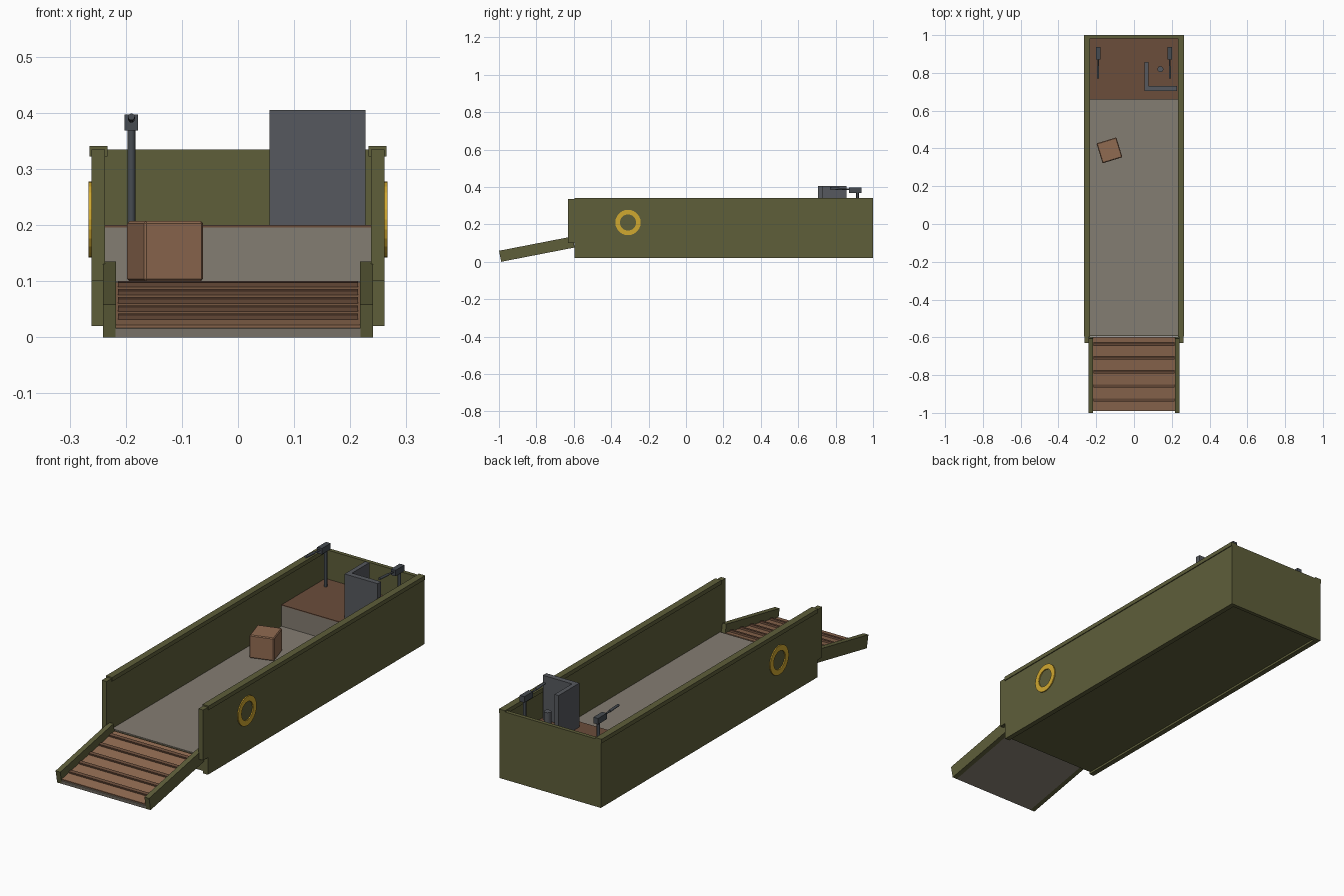
import bpy, bmesh
from math import radians, cos, sin, tau
from mathutils import Matrix, Vector

cube = bpy.data.objects.get("Cube")
if cube:
    bpy.data.objects.remove(cube, do_unlink=True)


def material(name, rgb):
    lin = [((c / 255 + 0.055) / 1.055) ** 2.4 for c in rgb] + [1.0]
    m = bpy.data.materials.new(name)
    m.use_nodes = True
    m.diffuse_color = lin
    m.node_tree.nodes["Principled BSDF"].inputs["Base Color"].default_value = lin
    return m


OLIVE = material("olive hull", (94, 94, 58))
GREY = material("warm grey deck", (132, 125, 114))
WOOD = material("light wood", (144, 107, 81))
BROWN = material("dark wood", (107, 77, 59))
STEEL = material("steel grey", (86, 89, 94))
GUN = material("gun metal", (70, 75, 81))
YELLOW = material("yellow", (208, 168, 48))


def finish(name, bm, mat, matrix=None):
    bmesh.ops.recalc_face_normals(bm, faces=bm.faces)
    me = bpy.data.meshes.new(name)
    bm.to_mesh(me)
    bm.free()
    me.materials.append(mat)
    ob = bpy.data.objects.new(name, me)
    bpy.context.scene.collection.objects.link(ob)
    if matrix:
        ob.matrix_world = matrix
    return ob


def box(name, x, y, z, mat, matrix=None):
    """Box between (min, max) pairs on each axis."""
    bm = bmesh.new()
    bmesh.ops.create_cube(bm, size=1)
    lo, hi = (Vector(v) for v in zip(x, y, z))
    for v in bm.verts:
        v.co = Vector(((a + b) / 2 + c * (b - a) for a, b, c in zip(lo, hi, v.co)))
    return finish(name, bm, mat, matrix)


def rod(name, start, end, radius, mat):
    a, b = Vector(start), Vector(end)
    bm = bmesh.new()
    bmesh.ops.create_cone(bm, cap_ends=True, segments=12, radius1=radius,
                          radius2=radius, depth=(b - a).length)
    turn = (b - a).to_track_quat('Z', 'Y').to_matrix().to_4x4()
    ob = finish(name, bm, mat, Matrix.Translation((a + b) / 2) @ turn)
    for p in ob.data.polygons:
        p.use_smooth = len(p.vertices) == 4
    return ob


def ring(name, x, y, z, inner, outer, mat, n=24):
    """Flat annulus with its axis along x."""
    bm = bmesh.new()
    section = [(x[0], inner), (x[1], inner), (x[1], outer), (x[0], outer)]
    loops = [[bm.verts.new((px, y + r * cos(tau * i / n), z + r * sin(tau * i / n)))
              for px, r in section] for i in range(n)]
    for i in range(n):
        a, b = loops[i], loops[(i + 1) % n]
        for j in range(4):
            k = (j + 1) % 4
            bm.faces.new((a[j], a[k], b[k], b[j]))
    return finish(name, bm, mat)


def span(side, a, b):
    return tuple(sorted((side * a, side * b)))


# Hull floor, decks and back wall
box("hull_floor", (-.238, .238), (-.592, .985), (.03, .095), OLIVE)
box("main_deck", (-.237, .237), (-.59, .67), (.095, .1), GREY)
box("raised_deck_base", (-.237, .237), (.66, .982), (.097, .196), GREY)
box("raised_deck_top", (-.237, .237), (.66, .982), (.196, .2), BROWN)
box("back_wall", (-.25, .25), (.982, 1), (.02, .335), OLIVE)

# Ramp frame: hinged up from its front lower edge
ramp = Matrix.Translation((0, -.988, 0)) @ Matrix.Rotation(radians(11), 4, 'X')
box("ramp_base", (-.218, .218), (0, .4), (0, .016), GREY, ramp)
box("ramp_planks", (-.217, .217), (.004, .4), (.016, .022), WOOD, ramp)
for i in range(5):
    y = .062 + i * .0754
    box(f"ramp_cleat_{i + 1}", (-.214, .214), (y - .008, y + .008), (.022, .03), BROWN, ramp)

for side, label in ((1, "left"), (-1, "right")):
    # Side walls with their rims, front posts and round emblems
    box(f"{label}_wall", span(side, .237, .261), (-.595, 1), (.02, .335), OLIVE)
    box(f"{label}_rim", span(side, .233, .265), (-.595, 1), (.322, .341), OLIVE)
    box(f"{label}_front_post", span(side, .237, .261), (-.63, -.595), (.1, .335), OLIVE)
    box(f"{label}_ramp_rail", span(side, .217, .241), (0, .4), (0, .06), OLIVE, ramp)
    ring(f"{label}_ring", span(side, .259, .266), -.31, .21, .043, .068, YELLOW)

    # Swivel gun on a pole
    x = side * .19
    rod(f"{label}_gun_pole", (x, .917, .2), (x, .917, .375), .007, GUN)
    box(f"{label}_gun_body", (x - .012, x + .012), (.872, .937), (.369, .397), GUN)
    rod(f"{label}_gun_barrel", (x, .88, .386), (x, .775, .393), .004, GUN)
    rod(f"{label}_gun_muzzle", (x, .835, .389), (x, .77, .393), .006, GUN)

# Helm shield and steering column
box("helm_shield_front", (.056, .227), (.705, .73), (.2, .405), STEEL)
box("helm_shield_side", (.056, .077), (.73, .858), (.2, .405), STEEL)
rod("steering_column", (.14, .82, .2), (.14, .82, .295), .016, STEEL)

# Cargo crate
crate_place = Matrix.Translation((-.13, .39, .1)) @ Matrix.Rotation(radians(17), 4, 'Z')
crate = box("cargo_crate", (-.055, .055), (-.055, .055), (0, .107), WOOD, crate_place)
bevel = crate.modifiers.new("edge_bevel", 'BEVEL')
bevel.width = .004
bevel.segments = 1
